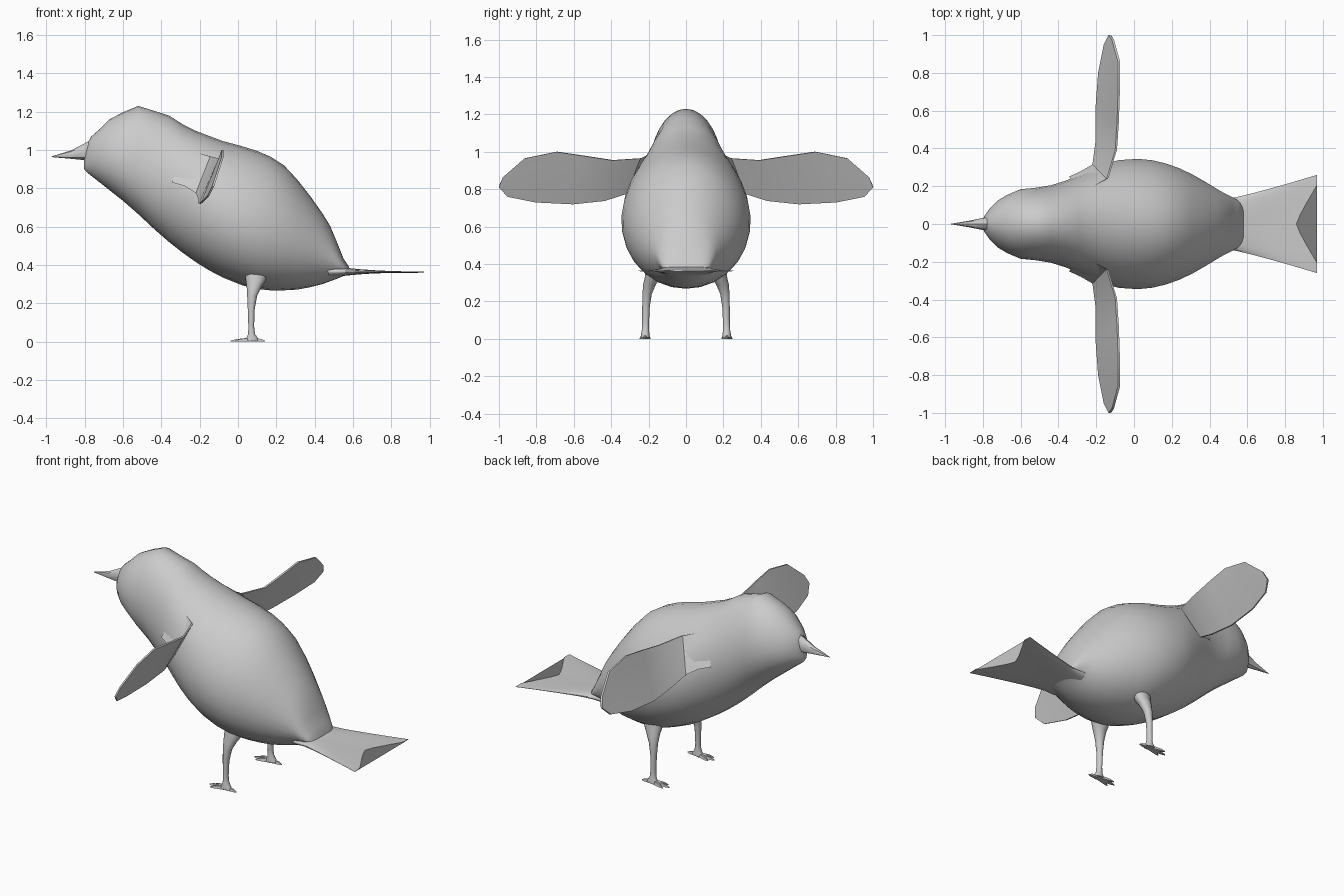
import bpy, bmesh, math

grey = bpy.data.materials.new("plain_grey")
grey.diffuse_color = (0.6, 0.6, 0.6, 1)


def loft(name, rings, angle=40):
    """Skin a list of equal-length closed rings and cap both ends."""
    bm = bmesh.new()
    loops = [[bm.verts.new(p) for p in ring] for ring in rings]
    n = len(loops[0])
    for a, b in zip(loops, loops[1:]):
        for i in range(n):
            j = (i + 1) % n
            bm.faces.new((a[i], a[j], b[j], b[i]))
    bm.faces.new(loops[0][::-1])
    bm.faces.new(loops[-1])
    bmesh.ops.remove_doubles(bm, verts=bm.verts, dist=1e-5)
    bmesh.ops.recalc_face_normals(bm, faces=bm.faces)
    mesh = bpy.data.meshes.new(name)
    bm.to_mesh(mesh)
    bm.free()
    mesh.materials.append(grey)
    ob = bpy.data.objects.new(name, mesh)
    bpy.context.collection.objects.link(ob)
    bpy.ops.object.select_all(action='DESELECT')
    ob.select_set(True)
    bpy.context.view_layer.objects.active = ob
    bpy.ops.object.shade_smooth_by_angle(angle=math.radians(angle))
    return ob


def circle(n):
    return [(math.cos(2 * math.pi * i / n), math.sin(2 * math.pi * i / n)) for i in range(n)]


# Body and head: upright egg-shaped slices (x, bottom, top, half width)
slices = [(-.802, .90, .95, .02), (-.79, .885, 1.02, .045), (-.765, .865, 1.07, .08),
          (-.72, .83, 1.11, .125), (-.67, .79, 1.16, .155), (-.60, .735, 1.197, .184),
          (-.52, .665, 1.23, .192), (-.44, .59, 1.205, .205), (-.36, .52, 1.18, .23),
          (-.29, .465, 1.135, .262), (-.22, .415, 1.10, .293), (-.15, .372, 1.073, .32),
          (-.08, .335, 1.047, .338), (.02, .295, 1.02, .345), (.10, .275, .995, .337),
          (.17, .268, .965, .32), (.24, .268, .92, .295), (.31, .272, .845, .262),
          (.38, .285, .755, .222), (.44, .30, .67, .185), (.48, .315, .605, .162),
          (.52, .33, .51, .143), (.55, .343, .435, .125), (.58, .352, .39, .09)]
body = []
for x, lo, hi, w in slices:
    mid, h = (lo + hi) / 2, (hi - lo) / 2
    body.append([(x, w * c * (1 - .08 * s), mid + h * s) for c, s in circle(28)])
loft("body", body, 60)

# Beak: tapering to a point
loft("beak", [[(x, w * c, z + h * s) for c, s in circle(8)] for x, w, z, h in
              [(-.745, .05, 1.0, .07), (-.79, .034, .993, .047),
               (-.87, .018, .976, .022), (-.972, .001, .965, .002)]])

# Forked tail: flat fan whose rear edge is notched in the middle
cols = [-1, -.93, -.8, -.6, -.4, -.2, 0, .2, .4, .6, .8, .93, 1]


def tail_point(u, v, side):
    a = abs(v)
    end = .86 + .11 * min(1, (a / .8)) ** 1.3
    x = .47 + u * (end - .47)
    y = v * (.14 + .12 * max(0, (x - .53) / .44) ** 1.1)
    thick = (.004 + .03 * (1 - u) ** 2.2) * (.15 + .85 * math.sqrt(1 - v * v))
    return (x, y, .366 - .003 * u + side * thick)


loft("tail", [[tail_point(i / 8, v, 1) for v in cols] +
              [tail_point(i / 8, v, -1) for v in cols[::-1]] for i in range(9)], 50)

# Wings: thin bent blades given by (upper edge, lower edge) stations
wing = [((-.27, .19, .99), (-.34, .25, .83)), ((-.20, .205, .982), (-.275, .28, .812)),
        ((-.14, .24, .965), (-.215, .315, .775)), ((-.095, .39, .955), (-.20, .43, .738)),
        ((-.085, .54, .978), (-.20, .60, .72)), ((-.08, .69, 1.0), (-.185, .80, .73)),
        ((-.08, .86, .965), (-.155, .95, .76)), ((-.112, .975, .865), (-.13, 1.0, .81))]
# Legs: round slices (z, x, y, x radius, y radius)
leg = [(.38, .105, .165, .075, .05), (.33, .095, .178, .056, .042), (.29, .085, .195, .04, .034),
       (.24, .074, .208, .026, .025), (.17, .069, .214, .018, .02), (.08, .069, .216, .015, .018),
       (.04, .071, .217, .018, .02), (.02, .073, .218, .03, .023), (.006, .073, .218, .036, .023)]

for side, m in (("left", -1), ("right", 1)):
    rings = []
    for top, low in wing:
        front, back = [], []
        for k in range(5):
            p = [a + (b - a) * k / 4 for a, b in zip(top, low)]
            front.append((p[0] - .005, m * p[1], p[2] + .001))
            back.append((p[0] + .005, m * min(p[1] + .004, 1), p[2] - .001))
        rings.append(front + back[::-1])
    loft(side + "_wing", rings, 35)

    loft(side + "_leg", [[(x + rx * c, m * (y + ry * s), z) for c, s in circle(12)]
                         for z, x, y, rx, ry in leg], 60)

    # Three front toes and one rear toe, flattened to the ground
    for i, (tx, ty) in enumerate([(-.015, .192), (-.04, .218), (-.015, .246), (.142, .22)]):
        x0, y0 = .073, .218
        toe = []
        for t, w, h in ((0, .013, .026), (.35, .010, .018), (.75, .008, .013), (1, .002, .005)):
            x, y = x0 + (tx - x0) * t, m * (y0 + (ty - y0) * t)
            toe.append([(x, y - w, 0), (x, y + w, 0), (x, y + w * .6, h), (x, y - w * .6, h)])
        loft(f"{side}_toe_{i + 1}", toe)
